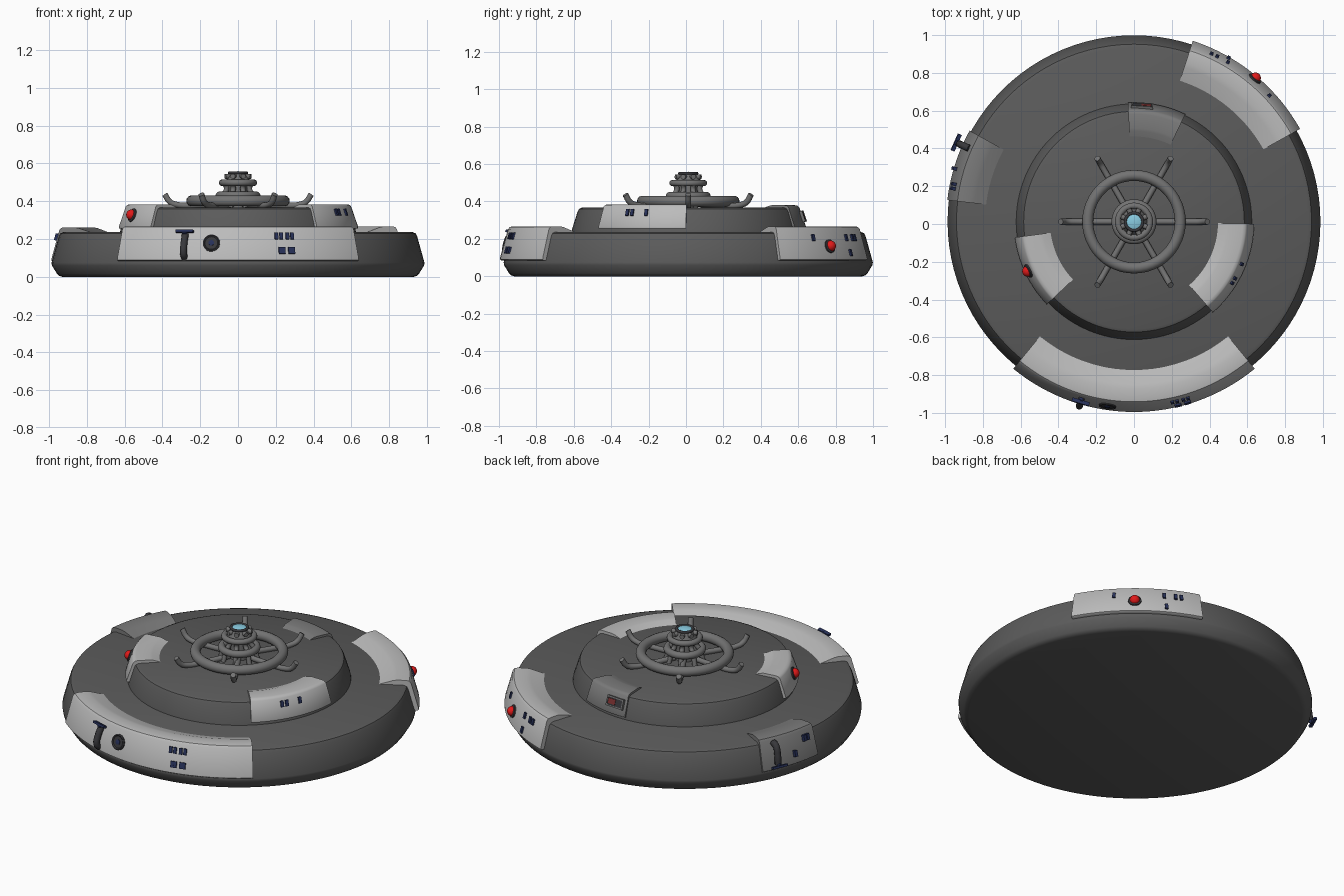
import bpy, bmesh
from math import radians, cos, sin, pi
from mathutils import Matrix, Vector

if "Cube" in bpy.data.objects:
    bpy.data.objects.remove(bpy.data.objects["Cube"])

CY = 0.012                                   # disc centre in y
ORIGIN = Vector((0, CY, 0))


def material(name, r, g, b):
    m = bpy.data.materials.new(name)
    m.diffuse_color = (r, g, b, 1)
    m.use_nodes = True
    m.node_tree.nodes["Principled BSDF"].inputs["Base Color"].default_value = m.diffuse_color
    return m


DARK = material("dark_grey", .105, .105, .105)
MID = material("mid_grey", .2, .2, .2)
LIGHT = material("light_grey", .5, .5, .5)
PIPE = material("pipe_grey", .17, .17, .17)
NAVY = material("navy", .02, .03, .1)
RED = material("red", .75, .01, .01)
BLUE = material("pale_blue", .25, .6, .75)
BLACK = material("near_black", .04, .04, .045)


def finish(ob, name, mat, angle=35):
    ob.name = name
    ob.data.materials.clear()
    ob.data.materials.append(mat)
    bpy.ops.object.select_all(action='DESELECT')
    ob.select_set(True)
    bpy.context.view_layer.objects.active = ob
    bpy.ops.object.shade_smooth_by_angle(angle=radians(angle))
    return ob


def lathe(name, profile, mat, a0=0, a1=360, matrix=None, step=3.75):
    """Sweep an (r, z) profile around z; partial sweeps are closed and capped."""
    full = a1 - a0 >= 360
    n = max(3, round((a1 - a0) / step))
    bm = bmesh.new()
    rings = []
    for i in range(n if full else n + 1):
        a = radians(a0 + (a1 - a0) * i / n)
        rings.append([bm.verts.new((r * cos(a), r * sin(a), z)) for r, z in profile])
    k = len(profile)
    for i in range(n):
        p, q = rings[i], rings[(i + 1) % len(rings)]
        for j in range(k - 1 if full else k):
            bm.faces.new((p[j], q[j], q[(j + 1) % k], p[(j + 1) % k]))
    if not full:
        bm.faces.new(rings[0])
        bm.faces.new(rings[-1][::-1])
    bmesh.ops.remove_doubles(bm, verts=bm.verts, dist=1e-5)
    bmesh.ops.recalc_face_normals(bm, faces=bm.faces)
    me = bpy.data.meshes.new(name)
    bm.to_mesh(me)
    bm.free()
    ob = bpy.data.objects.new(name, me)
    bpy.context.collection.objects.link(ob)
    ob.matrix_world = matrix if matrix else Matrix.Translation(ORIGIN)
    return finish(ob, name, mat)


def torus(name, major, minor, z, mat):
    bpy.ops.mesh.primitive_torus_add(location=(0, CY, z), major_radius=major, minor_radius=minor,
                                     major_segments=48, minor_segments=14)
    return finish(bpy.context.object, name, mat, 60)


def tube(name, pts, radius, mat, matrix=None):
    cu = bpy.data.curves.new(name, 'CURVE')
    cu.dimensions = '3D'
    cu.bevel_depth, cu.bevel_resolution, cu.use_fill_caps = radius, 3, True
    sp = cu.splines.new('BEZIER')
    sp.bezier_points.add(len(pts) - 1)
    for bp, co in zip(sp.bezier_points, pts):
        bp.co = co
        bp.handle_left_type = bp.handle_right_type = 'AUTO'
    ob = bpy.data.objects.new(name, cu)
    bpy.context.collection.objects.link(ob)
    ob.matrix_world = matrix if matrix else Matrix.Translation(ORIGIN)
    bpy.ops.object.select_all(action='DESELECT')
    ob.select_set(True)
    bpy.context.view_layer.objects.active = ob
    bpy.ops.object.convert(target='MESH')
    return finish(bpy.context.object, name, mat, 50)


def on_rim(angle, z, upper=False):
    """Frame on a panel's sloped outer face: x along rim, y up the slope, z outward."""
    if upper:
        r, tilt = .597 + (.375 - z) * .33, 18.3
    else:
        r, tilt = .962 + (.255 - z) * .28, 15.6
    a, t = radians(angle), radians(tilt)
    out = Vector((cos(a), sin(a), 0))
    n = out * cos(t) + Vector((0, 0, sin(t)))
    x = Vector((-sin(a), cos(a), 0))
    m = Matrix((x, n.cross(x), n)).transposed().to_4x4()
    m.translation = ORIGIN + out * r + Vector((0, 0, z))
    return m


def box(name, m, size, mat, offset=(0, 0, 0)):
    bpy.ops.mesh.primitive_cube_add(size=1)
    ob = bpy.context.object
    ob.matrix_world = m @ Matrix.Translation(offset) @ Matrix.Diagonal((*size, 1))
    return finish(ob, name, mat)


# Stepped hull discs
lathe("lower_disc", [(0, 0), (.93, 0), (.948, .006), (.958, .016), (.985, .06), (.987, .075),
                     (.948, .215), (.94, .23), (.922, .237), (0, .237)], DARK)
lathe("upper_disc", [(.625, .23), (.622, .25), (.592, .345), (.584, .36), (.568, .367), (0, .367)], DARK)

# Raised armour panels
low = [(.785, .225), (.785, .237), (.86, .262), (.885, .267), (.935, .267), (.953, .264),
       (.964, .252), (1.006, .1), (1.007, .09), (.998, .084), (.96, .084), (.9, .2)]
high = [(.445, .355), (.445, .367), (.485, .381), (.5, .384), (.575, .384), (.59, .381),
        (.599, .372), (.636, .265), (.634, .256), (.6, .252), (.56, .34)]
for name, prof, a0, a1, mat in (("front_panel", low, -129.4, -50.6, LIGHT),
                                ("back_right_panel", low, 29.2, 72, LIGHT),
                                ("left_panel", [(r - .012, z - .005) for r, z in low], 151, 173.4, MID),
                                ("upper_right_panel", high, -49, -1, LIGHT),
                                ("upper_left_panel", high, 187.5, 223.5, LIGHT),
                                ("upper_back_panel", [(r - .005, z - .004) for r, z in high], 64.5, 93, MID)):
    lathe(name, prof, mat, a0, a1, step=2.5)

# Wheel ring with upturned spokes
torus("wheel_ring", .245, .029, .402, PIPE)
for i in range(6):
    tube(f"spoke_{i}", [(.06, 0, .385), (.2, 0, .38), (.325, 0, .382), (.36, 0, .397), (.388, 0, .437)],
         .016, PIPE, Matrix.Translation(ORIGIN) @ Matrix.Rotation(i * pi / 3, 4, 'Z'))

# Central hub stack
lathe("hub_core", [(0, .36), (.05, .36), (.05, .535), (0, .535)], PIPE)
torus("hub_lower_ring", .098, .021, .43, PIPE)
torus("hub_upper_ring", .084, .017, .498, PIPE)
lathe("hub_neck", [(0, .5), (.07, .5), (.06, .52), (.05, .545), (0, .545)], PIPE)
for i in range(8):
    m = Matrix.Translation(ORIGIN) @ Matrix.Rotation((i + .5) * pi / 4, 4, 'Z')
    tube(f"hub_leg_{i}", [(.105, 0, .365), (.085, 0, .43), (.066, 0, .465), (.078, 0, .5)], .014, PIPE, m)
    tube(f"hub_stud_{i}", [(.045, 0, .532), (.073, 0, .532)], .014, PIPE, m)
torus("hub_cap_ring", .046, .008, .55, BLACK)
lathe("hub_lens", [(0, .53), (.044, .53), (.044, .551), (.025, .557), (0, .559)], BLUE)

# Small windows: (angle, height, on upper tier)
windows = [(-90 + d, z, False) for d, z in ((12, .215), (13.5, .215), (15.5, .215), (17, .215),
                                            (13, .138), (14, .138), (16, .138), (17, .138))]
windows += [(43, .205, False), (59.5, .205, False), (63.3, .205, False), (65.2, .205, False), (60, .125, False)]
windows += [(163.5, .145, False), (168.2, .21, False), (169.6, .21, False)]
windows += [(-21.5, .34, True), (-29.3, .34, True), (-32, .34, True)]
for i, (a, z, up) in enumerate(windows):
    box(f"window_{i}", on_rim(a, z, up), (.018, .036, .02), NAVY)

# Red dome lights on dark collars
for name, a, z, up in (("lower", 49.8, .16, False), ("upper", 205, .325, True)):
    m = on_rim(a, z, up)
    lathe(name + "_light_collar", [(0, -.01), (.037, -.01), (.037, .008), (.028, .012), (0, .012)], BLACK, matrix=m, step=15)
    lathe(name + "_light_dome", [(0, 0)] + [(.029 * cos(t * pi / 12), .008 + .029 * sin(t * pi / 12))
                                            for t in range(7)], RED, matrix=m, step=15)

# Round port on the front panel
m = on_rim(-98.2, .178)
lathe("port_rim", [(0, -.01), (.046, -.01), (.046, .006), (.04, .01), (.034, .005), (0, .005)], BLACK, matrix=m, step=10)
lathe("port_centre", [(0, 0), (.015, 0), (.015, .009), (0, .012)], NAVY, matrix=m, step=20)

# Curved pipes with crossbars
for name, a, z, s in (("front", -106.5, .17, 1), ("left", 156, .17, -1)):
    m = on_rim(a, z)
    tube(name + "_pipe", [(0, -.07 * s, -.01), (0, -.05 * s, .018), (0, 0, .022), (0, .055 * s, .012)],
         .019, BLACK, m)
    tube(name + "_pipe_stem", [(0, .05 * s, .01), (0, .064 * s, .03)], .014, NAVY, m)
    box(name + "_crossbar", m, (.096, .013, .02), NAVY, (0, .066 * s, .028))

# Framed slot on the upper back panel
m = on_rim(86, .32, True)
for s in (-1, 1):
    box(f"slot_rail_{s + 1}", m, (.115, .008, .016), PIPE, (0, .026 * s, 0))
    box(f"slot_side_{s + 1}", m, (.008, .06, .016), PIPE, (.054 * s, 0, 0))
box("slot_back", m, (.11, .05, .01), BLACK)
box("slot_lamp", m, (.05, .03, .014), material("dark_red", .2, .03, .03), (-.022, 0, 0))
